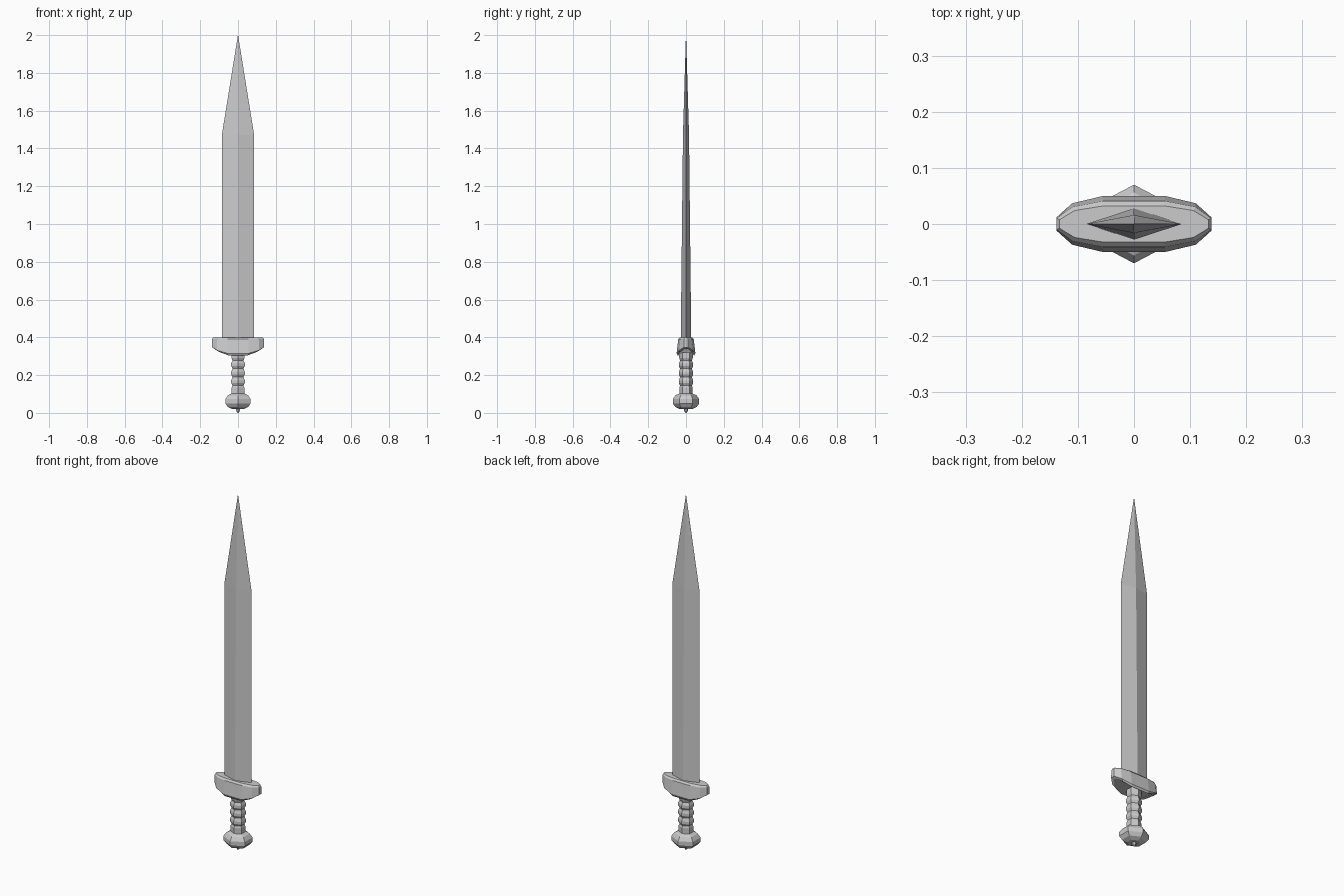
import bpy, bmesh, math

cube = bpy.data.objects.get("Cube")
if cube:
    bpy.data.objects.remove(cube, do_unlink=True)

steel = bpy.data.materials.new("grey steel")
steel.use_nodes = True
GREY = (0.6, 0.6, 0.6, 1)
steel.diffuse_color = GREY
steel.node_tree.nodes["Principled BSDF"].inputs["Base Color"].default_value = GREY


def loft(name, rings):
    """Skin a stack of point rings with flat faces and cap both ends."""
    bm = bmesh.new()
    loops = [[bm.verts.new(p) for p in ring] for ring in rings]
    for low, high in zip(loops, loops[1:]):
        n = len(low)
        for i in range(n):
            j = (i + 1) % n
            bm.faces.new((low[i], low[j], high[j], high[i]))
    bm.faces.new(loops[0][::-1])
    bm.faces.new(loops[-1])
    bmesh.ops.remove_doubles(bm, verts=bm.verts, dist=1e-5)
    bmesh.ops.recalc_face_normals(bm, faces=bm.faces)
    mesh = bpy.data.meshes.new(name)
    bm.to_mesh(mesh)
    bm.free()
    mesh.materials.append(steel)
    obj = bpy.data.objects.new(name, mesh)
    bpy.context.collection.objects.link(obj)
    return obj


def hexagon(r, z):
    """Six-sided ring with corners to the front and back."""
    angles = [math.radians(30 + 60 * i) for i in range(6)]
    return [(1.1 * r * math.cos(a), r * math.sin(a), z) for a in angles]


def diamond(hx, hy, z):
    return [(hx, 0, z), (0, hy, z), (-hx, 0, z), (0, -hy, z)]


def guard_ring(sx, sy, z, rise):
    """Twelve-sided oval; rise lifts it towards the ends."""
    quarter = [(0.138, 0.012, 1), (0.11, 0.037, 0.5), (0.055, 0.05, 0)]
    pts = [(x * sx, y * sy, z + rise * k) for x, y, k in quarter]
    half = pts + [(-x, y, h) for x, y, h in reversed(pts)]
    return half + [(-x, -y, h) for x, y, h in half]


# Blade: diamond section, thinning to the shoulder, then to the point
loft("blade", [diamond(0.085, 0.028, 0.38),
               diamond(0.085, 0.016, 1.475),
               diamond(0.0004, 0.0004, 2.0)])

# Guard: oval block with a chamfered top and an underside curving up
loft("guard", [guard_ring(0.9, 0.88, 0.304, 0.036),
               guard_ring(1, 1, 0.315, 0.032),
               guard_ring(1, 0.82, 0.39, 0),
               guard_ring(0.96, 0.65, 0.399, 0)])

# Grip: hexagonal handle with three finger swells
grip = [(0.035, 0.09), (0.035, 0.135)]
for i in range(3):
    z = 0.145 + i * 0.045
    grip += [(0.031, z), (0.038, z + 0.013), (0.038, z + 0.027)]
grip += [(0.031, 0.278), (0.036, 0.29), (0.036, 0.32)]
loft("grip", [hexagon(r, z) for r, z in grip])

# Pommel: faceted hexagonal knob
pommel = [(0.032, 0.02), (0.056, 0.031), (0.07, 0.05),
          (0.07, 0.073), (0.056, 0.093), (0.034, 0.103)]
loft("pommel", [hexagon(r, z) for r, z in pommel])

# Pommel end: small rivet under the knob
loft("pommel_rivet", [hexagon(r, z) for r, z in
                      [(0.003, 0.0), (0.01, 0.01), (0.012, 0.024)]])
